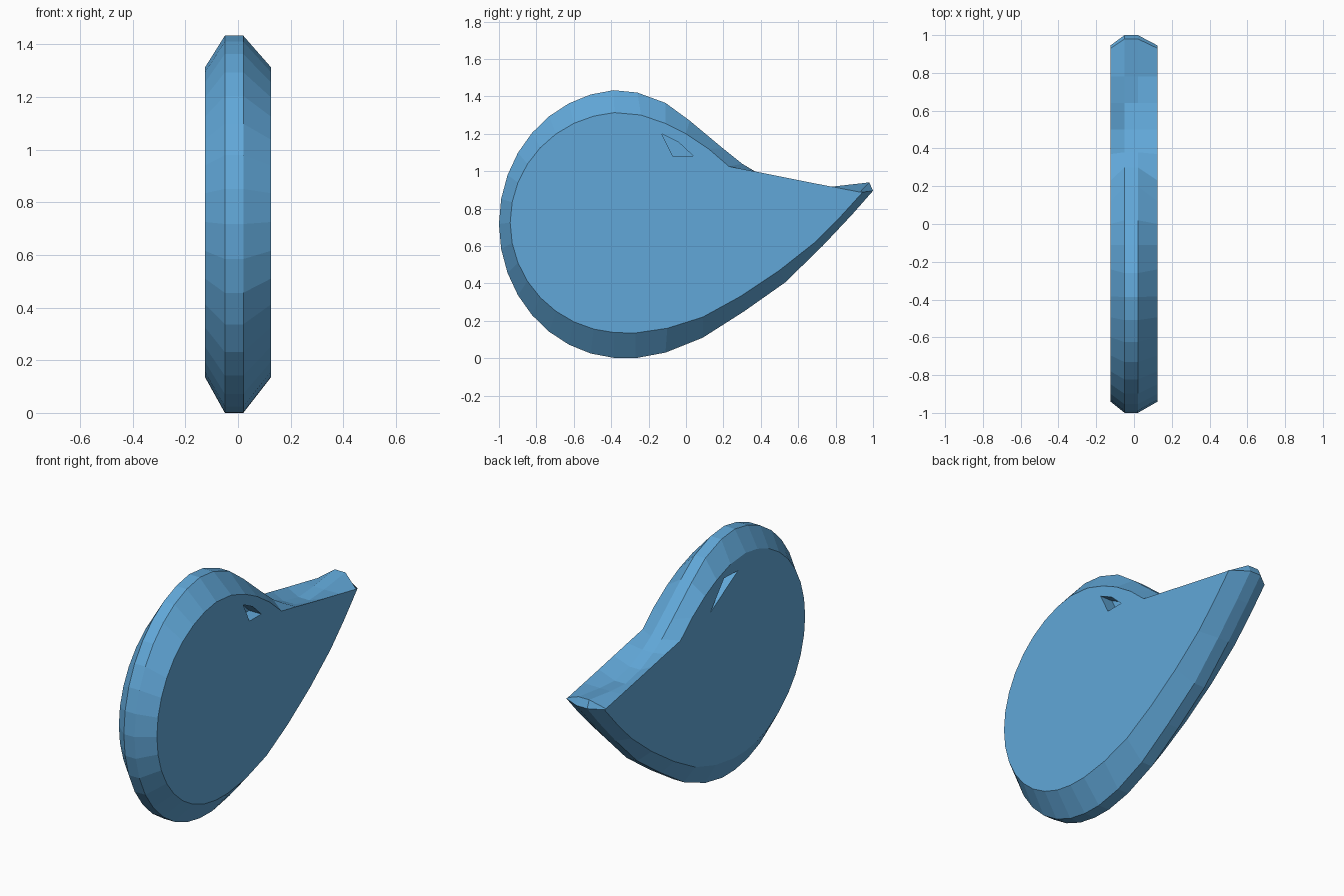
import bpy, bmesh, math

if "Cube" in bpy.data.objects:
    bpy.data.objects.remove(bpy.data.objects["Cube"])

HALF = 0.125                 # half thickness at the flat side faces
RIM_L, RIM_R = -0.05, 0.02   # narrow band along the outer edge

# Front-facing rest of the outline: (outer y, outer z, inner y, inner z)
LOWER = [(-0.27, 0.0, -0.27, 0.135), (-0.11, 0.03, -0.10, 0.16),
         (0.09, 0.11, 0.09, 0.22), (0.31, 0.25, 0.29, 0.33),
         (0.53, 0.405, 0.50, 0.47), (0.73, 0.60, 0.69, 0.62),
         (0.89, 0.77, 0.82, 0.75), (1.0, 0.895, 0.945, 0.888)]
UPPER = [(0.98, 0.94, 0.93, 0.888), (0.78, 0.915, 0.78, 0.917),
         (0.64, 0.905, 0.64, 0.944), (0.50, 0.935, 0.50, 0.972),
         (0.38, 0.99, 0.37, 0.998), (0.30, 1.04, 0.23, 1.025),
         (0.20, 1.12, 0.12, 1.12), (0.02, 1.27, 0.0, 1.20),
         (-0.11, 1.365, -0.11, 1.255), (-0.26, 1.42, -0.24, 1.30)]


def ellipse(cy, cz, ry, rz, steps=16):
    pts = []
    for i in range(steps + 1):
        a = math.radians(94.5 + (265.5 - 94.5) * i / steps)
        pts.append((cy + ry * math.cos(a), cz + rz * math.sin(a)))
    return pts


def loft(name, rings):
    """Skin matching rings of (x, [(y, z), ...]) and cap both ends."""
    bm = bmesh.new()
    loops = [[bm.verts.new((x, y, z)) for y, z in pts] for x, pts in rings]
    n = len(loops[0])
    for a, b in zip(loops, loops[1:]):
        for i in range(n):
            j = (i + 1) % n
            bm.faces.new((a[i], a[j], b[j], b[i]))
    bm.faces.new(loops[0])
    bm.faces.new(loops[-1])
    bmesh.ops.recalc_face_normals(bm, faces=bm.faces)
    mesh = bpy.data.meshes.new(name)
    bm.to_mesh(mesh)
    bm.free()
    obj = bpy.data.objects.new(name, mesh)
    bpy.context.collection.objects.link(obj)
    return obj


# Teardrop body with wide bevels and a scooped notch behind the tip
front = LOWER + UPPER
outer = ellipse(-0.335, 0.7175, 0.665, 0.7175) + [(p[0], p[1]) for p in front]
inner = ellipse(-0.335, 0.725, 0.605, 0.59) + [(p[2], p[3]) for p in front]
body = loft("teardrop_body", [(-HALF, inner), (RIM_L, outer),
                              (RIM_R, outer), (HALF, inner)])
mat = bpy.data.materials.new("blue")
mat.diffuse_color = (0.12, 0.39, 0.69, 1)
mat.use_nodes = True
mat.node_tree.nodes["Principled BSDF"].inputs["Base Color"].default_value = mat.diffuse_color
body.data.materials.append(mat)

# Shallow triangular pockets, one on each side
pockets = {
    "right_pocket_cutter": (0.045, 0.2, [(-0.13, 1.20), (-0.07, 1.08),
                                         (0.04, 1.08), (-0.04, 1.155)]),
    "left_pocket_cutter": (-0.2, -0.055, [(-0.31, 1.235), (-0.05, 1.085),
                                          (-0.18, 1.24)]),
}
for name, (x0, x1, pts) in pockets.items():
    cutter = loft(name, [(x0, pts), (x1, pts)])
    cutter.hide_render = True
    cutter.display_type = 'WIRE'
    mod = body.modifiers.new(name, 'BOOLEAN')
    mod.operation = 'DIFFERENCE'
    mod.solver = 'EXACT'
    mod.object = cutter
